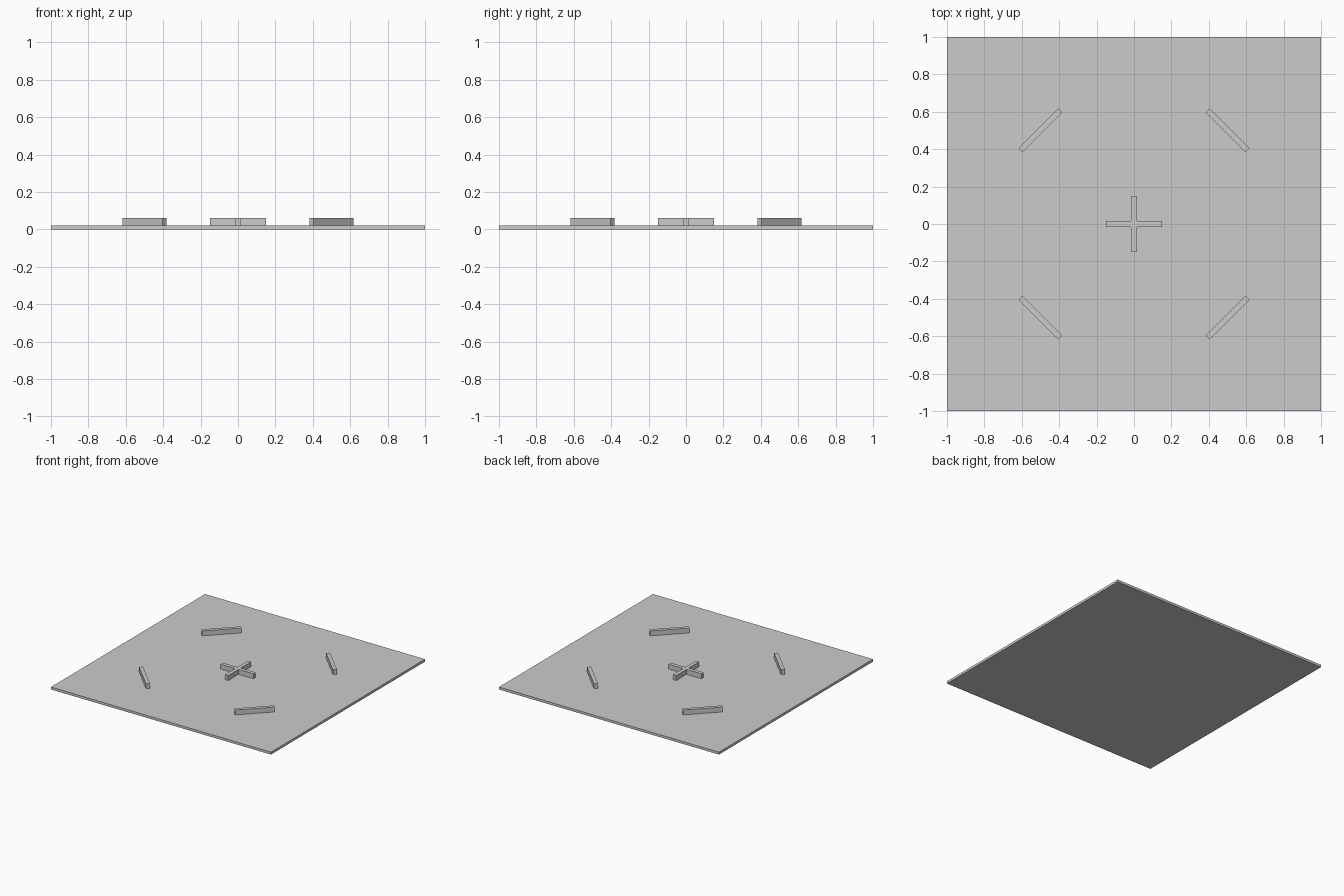
import bpy, bmesh
from math import pi

if "Cube" in bpy.data.objects:
    bpy.data.objects.remove(bpy.data.objects["Cube"])

PLATE_TOP = 0.02
BAR_TOP = 0.06
LENGTH, WIDTH = 0.30, 0.03


def prism(name, outline, z0, z1, loc=(0, 0), angle=0):
    """Extrude a flat outline from z0 up to z1."""
    bm = bmesh.new()
    base = bm.faces.new([bm.verts.new((x, y, 0)) for x, y in outline])
    top = bmesh.ops.extrude_face_region(bm, geom=[base])["geom"]
    verts = [v for v in top if isinstance(v, bmesh.types.BMVert)]
    bmesh.ops.translate(bm, verts=verts, vec=(0, 0, z1 - z0))
    bmesh.ops.recalc_face_normals(bm, faces=bm.faces)
    mesh = bpy.data.meshes.new(name)
    bm.to_mesh(mesh)
    bm.free()
    ob = bpy.data.objects.new(name, mesh)
    ob.location = (*loc, z0)
    ob.rotation_euler.z = angle
    bpy.context.collection.objects.link(ob)
    return ob


def rect(a, b):
    return [(-a, -b), (a, -b), (a, b), (-a, b)]


# Square base plate
prism("base_plate", rect(1, 1), 0, PLATE_TOP)

# Central raised cross
a, b = LENGTH / 2, WIDTH / 2
cross = [(a, -b), (a, b), (b, b), (b, a), (-b, a), (-b, b),
         (-a, b), (-a, -b), (-b, -b), (-b, -a), (b, -a), (b, -b)]
prism("centre_cross", cross, PLATE_TOP, BAR_TOP)

# Four diagonal bars facing the centre
for sx, side in ((-1, "left"), (1, "right")):
    for sy, end in ((-1, "front"), (1, "back")):
        prism(f"diagonal_bar_{end}_{side}", rect(a, b), PLATE_TOP, BAR_TOP,
              (0.5 * sx, 0.5 * sy), -sx * sy * pi / 4)
